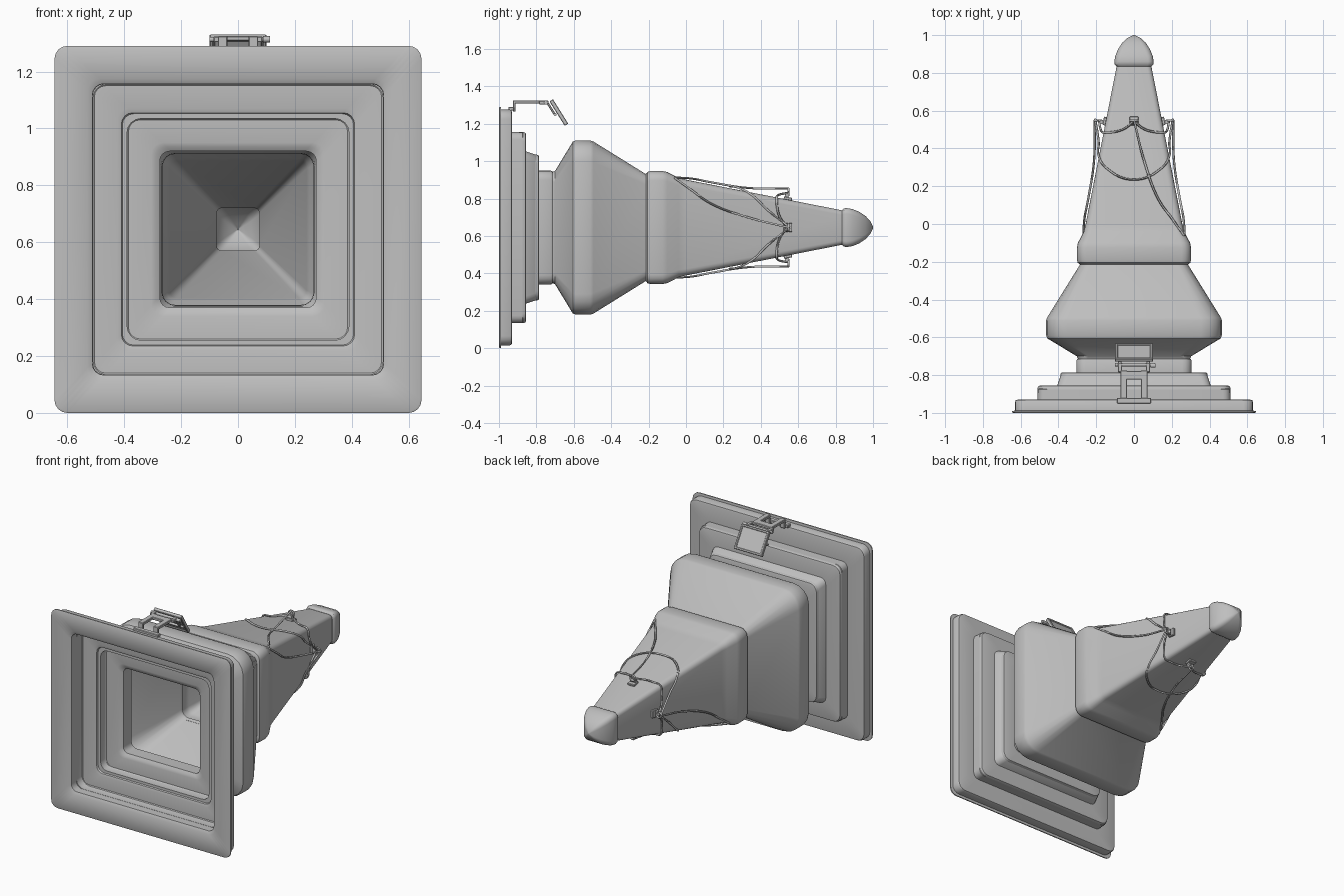
import bpy, bmesh, math
from mathutils import Matrix, Vector

if "Cube" in bpy.data.objects:
    bpy.data.objects.remove(bpy.data.objects["Cube"], do_unlink=True)

AXIS_Z = 0.645   # height of the long axis
ROPE = 0.006

grey = bpy.data.materials.new("plain_grey")
grey.use_nodes = True
grey.diffuse_color = (0.52, 0.52, 0.52, 1)
grey.node_tree.nodes["Principled BSDF"].inputs["Base Color"].default_value = (0.52, 0.52, 0.52, 1)


def finish(obj, angle=35):
    obj.data.materials.clear()
    obj.data.materials.append(grey)
    bpy.ops.object.select_all(action='DESELECT')
    obj.select_set(True)
    bpy.context.view_layer.objects.active = obj
    bpy.ops.object.shade_smooth_by_angle(angle=math.radians(angle))
    return obj


def from_bmesh(name, bm, angle=35):
    bmesh.ops.recalc_face_normals(bm, faces=bm.faces)
    mesh = bpy.data.meshes.new(name)
    bm.to_mesh(mesh)
    bm.free()
    obj = bpy.data.objects.new(name, mesh)
    bpy.context.collection.objects.link(obj)
    return finish(obj, angle)


def square_ring(bm, y, half, radius, steps=4):
    """Rounded square of vertices across the long axis."""
    ring = []
    for k in range(4):
        mid = math.radians(45 + 90 * k)
        cx = math.copysign(half - radius, math.cos(mid))
        cz = math.copysign(half - radius, math.sin(mid))
        for j in range(steps + 1):
            a = math.radians(90 * (k + j / steps))
            ring.append(bm.verts.new((cx + radius * math.cos(a), y,
                                      AXIS_Z + cz + radius * math.sin(a))))
    return ring


def loft(name, profile, closed=True):
    """Skin rounded squares given as (y, half size, corner radius)."""
    bm = bmesh.new()
    rings = [square_ring(bm, *p) for p in profile]
    pairs = list(zip(rings, rings[1:]))
    if closed:
        pairs.append((rings[-1], rings[0]))
    else:
        bm.faces.new(rings[0])
        bm.faces.new(rings[-1])
    for a, b in pairs:
        for i in range(len(a)):
            j = (i + 1) % len(a)
            bm.faces.new((a[i], a[j], b[j], b[i]))
    return from_bmesh(name, bm)


def shell(name, outer, wall=0.015, closed=True):
    inner = [(y, max(h - wall, 0.002), max(r - wall * 0.5, 0.001)) for y, h, r in reversed(outer)]
    return loft(name, outer + inner, closed)


# Stepped frame: outside from the rim back, then inside to the front
outside = [(-1.0, 0.64, 0.045), (-0.997, 0.645, 0.045), (-0.99, 0.645, 0.045), (-0.988, 0.63, 0.045)]
inside = [(-0.99, 0.53, 0.045), (-0.98, 0.512, 0.04)]
for front, back, half in ((-0.988, -0.93, 0.63), (-0.93, -0.855, 0.51),
                          (-0.855, -0.785, 0.39), (-0.785, -0.712, 0.305)):
    outside += [(front, half, 0.05), (back - 0.012, half, 0.05),
                (back - 0.003, half - 0.004, 0.05), (back, half - 0.014, 0.045)]
for front, back, half in ((-0.98, -0.87, 0.51), (-0.87, -0.80, 0.39)):
    inside += [(back - 0.005, half, 0.04), (back, half - 0.005, 0.04),
               (back, half - 0.085, 0.04), (back + 0.005, half - 0.1, 0.04)]
inside += [(-0.785, 0.275, 0.035), (-0.70, 0.275, 0.035)]
loft("stepped_frame", outside + [(-0.70, 0.291, 0.045)] + inside[::-1])

# Flared body
shell("flared_body", [(-0.715, 0.296, 0.05), (-0.70, 0.303, 0.06), (-0.605, 0.460, 0.11),
                      (-0.59, 0.465, 0.11), (-0.51, 0.465, 0.11), (-0.495, 0.460, 0.11),
                      (-0.21, 0.283, 0.055), (-0.19, 0.28, 0.05)])

# Tapered nozzle with its shoulder collar
shell("tapered_nozzle", [(-0.215, 0.285, 0.05), (-0.205, 0.298, 0.05), (-0.19, 0.302, 0.05),
                         (-0.125, 0.302, 0.05), (-0.10, 0.297, 0.05), (-0.04, 0.266, 0.04),
                         (0.0, 0.256, 0.035), (0.845, 0.09, 0.025)])

# Rounded end cap, closed at the tip
shell("end_cap", [(1.0, 0.004, 0.002), (0.985, 0.034, 0.015), (0.96, 0.062, 0.025),
                  (0.925, 0.085, 0.03), (0.89, 0.099, 0.03), (0.86, 0.104, 0.03),
                  (0.845, 0.102, 0.03), (0.835, 0.093, 0.025)], closed=False)


def turn(quarter):
    """Quarter turns about the long axis."""
    return Matrix.Translation((0, 0, AXIS_Z)) @ Matrix.Rotation(math.radians(90 * quarter), 4, 'Y')


def rope(name, points, matrix, radius=ROPE):
    curve = bpy.data.curves.new(name, 'CURVE')
    curve.dimensions = '3D'
    curve.bevel_depth = radius
    curve.bevel_resolution = 1
    curve.resolution_u = 8
    curve.use_fill_caps = True
    line = curve.splines.new('BEZIER')
    line.bezier_points.add(len(points) - 1)
    for bp, p in zip(line.bezier_points, points):
        bp.co = matrix @ Vector(p)
        bp.handle_left_type = bp.handle_right_type = 'AUTO'
    obj = bpy.data.objects.new(name, curve)
    bpy.context.collection.objects.link(obj)
    bpy.ops.object.select_all(action='DESELECT')
    obj.select_set(True)
    bpy.context.view_layer.objects.active = obj
    bpy.ops.object.convert(target='MESH')
    finish(bpy.context.view_layer.objects.active, 60)


def box(name, size, matrix, bevel=0.003):
    bm = bmesh.new()
    bmesh.ops.create_cube(bm, size=1, matrix=matrix @ Matrix.Diagonal((*size, 1)))
    bmesh.ops.bevel(bm, geom=bm.edges[:], offset=bevel, segments=1, affect='EDGES')
    return from_bmesh(name, bm, 25)


def rod(name, radius, length, matrix, axis='Y'):
    bm = bmesh.new()
    bmesh.ops.create_cone(bm, cap_ends=True, segments=12, radius1=radius, radius2=radius, depth=length,
                          matrix=matrix @ Matrix.Rotation(math.pi / 2, 4, axis))
    return from_bmesh(name, bm)


def at(x, y, z):
    return Matrix.Translation((x, y, z))


# Four rope anchors and the short slack ropes between neighbours
for q in range(4):
    t = turn(q)
    tilt = Matrix.Rotation(math.radians(-11), 4, 'X')
    box(f"anchor_plate_{q}", (0.05, 0.045, 0.016), t @ at(0, 0.545, 0.155) @ tilt)
    rod(f"anchor_pin_{q}", 0.012, 0.036, t @ at(0, 0.54, 0.172))
    loop = [(0.018 * math.cos(a), 0.548, 0.19 + 0.018 * math.sin(a))
            for a in (math.tau * i / 8 for i in range(9))]
    rope(f"anchor_ring_{q}", loop, t)
    rope(f"slack_rope_{q}", [(0, 0.545, 0.185), (0.05, 0.505, 0.178), (0.11, 0.487, 0.168),
                             (0.158, 0.485, 0.158), (0.168, 0.487, 0.11),
                             (0.178, 0.505, 0.05), (0.185, 0.545, 0)], t)

# Long ropes from two opposite shoulder corners, and the large loops
long_path = [(0.265, -0.06, 0.268), (0.20, 0.03, 0.262), (0.13, 0.13, 0.243),
             (0.055, 0.33, 0.212), (0, 0.55, 0.208)]
half_loop = [(0.205, 0.555, 0), (0.187, 0.43, 0.10), (0.188, 0.365, 0.165), (0.15, 0.30, 0.205)]
big_loop = half_loop + [(0, 0.235, 0.22)] + [(-x, y, z) for x, y, z in reversed(half_loop)]
for q, place in ((0, "upper"), (2, "lower")):
    t = turn(q)
    rope(f"{place}_long_rope", long_path, t)
    rope(f"{place}_side_rope", [(z, y, x) for x, y, z in long_path], t)
    rope(f"{place}_loop_rope", big_loop, t)

# Latch on the top edge: base, two arms, hinge rods and hanging flap
box("latch_base", (0.18, 0.03, 0.02), at(0, -0.935, 1.28))
for side in (-1, 1):
    box("latch_post", (0.034, 0.014, 0.06), at(0.054 * side, -0.918, 1.295))
    box("latch_arm", (0.034, 0.15, 0.018), at(0.054 * side, -0.85, 1.316))
    box("latch_hinge_arm", (0.022, 0.05, 0.02), at(0.075 * side, -0.76, 1.313))
box("latch_bridge", (0.142, 0.045, 0.018), at(0, -0.80, 1.316))
rod("latch_hinge_rod", 0.009, 0.21, at(0.004, -0.745, 1.313))
rod("latch_side_knob", 0.011, 0.025, at(0.1, -0.75, 1.313))

flap = at(0, -0.68, 1.26) @ Matrix.Rotation(math.radians(-58), 4, 'X')
box("latch_flap", (0.18, 0.14, 0.01), flap)
for side in (-1, 1):
    box("flap_side_rim", (0.014, 0.15, 0.022), flap @ at(0.093 * side, 0, 0))
    box("flap_end_rim", (0.2, 0.014, 0.022), flap @ at(0, 0.07 * side, 0))
    box("flap_link", (0.018, 0.08, 0.012), at(0.075 * side, -0.722, 1.282)
        @ Matrix.Rotation(math.radians(-58), 4, 'X'))
rod("flap_rod", 0.008, 0.2, at(0, -0.70, 1.25))
